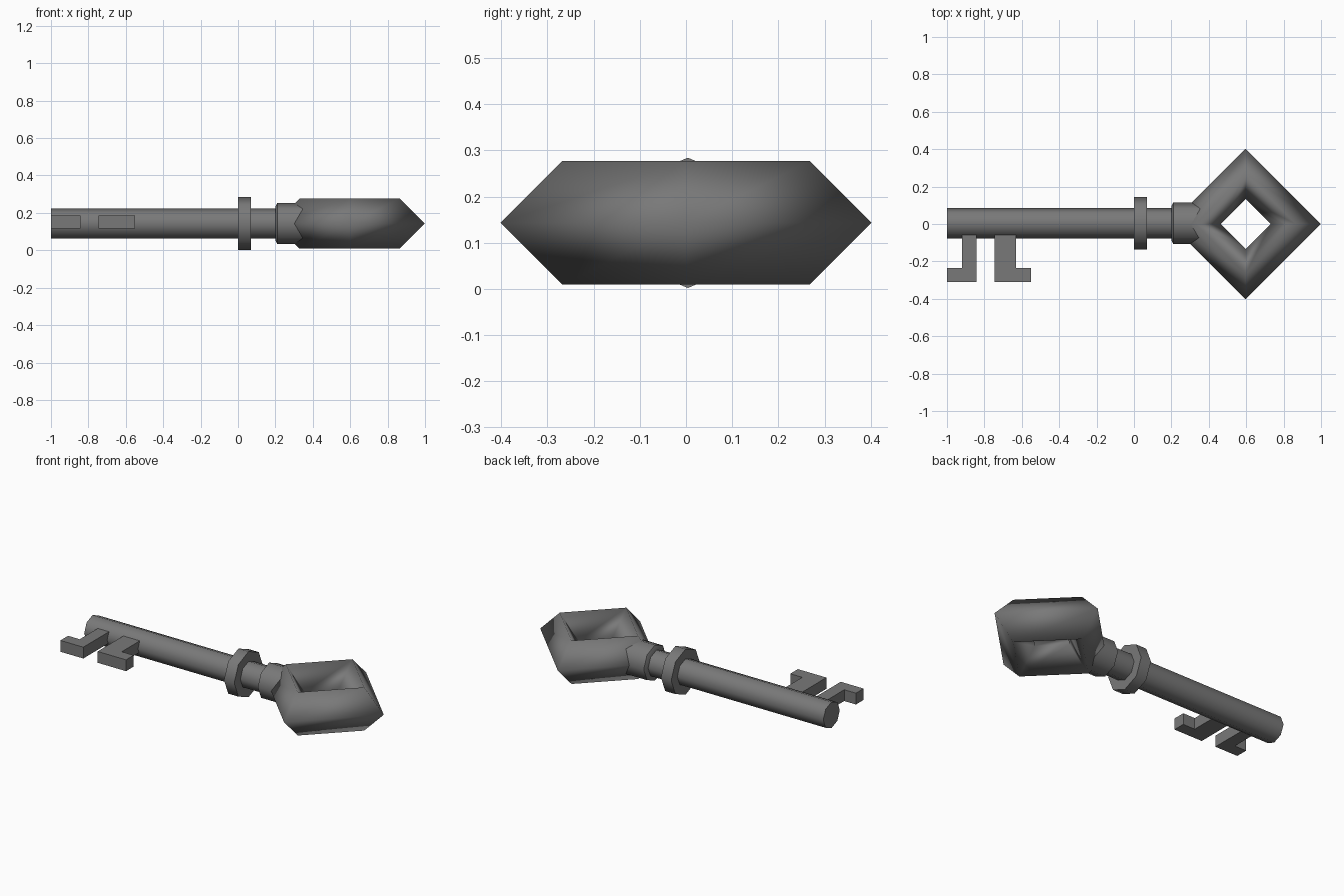
import bpy, bmesh, math
from mathutils import Vector

if "Cube" in bpy.data.objects:
    bpy.data.objects.remove(bpy.data.objects["Cube"])

CY, CZ = 0.004, 0.143   # shaft axis

# Dark iron
iron = bpy.data.materials.new("dark_iron")
iron.diffuse_color = (0.19, 0.19, 0.19, 1)
iron.use_nodes = True
iron.node_tree.nodes["Principled BSDF"].inputs["Base Color"].default_value = iron.diffuse_color


def finish(name, bm, smooth=None):
    bmesh.ops.recalc_face_normals(bm, faces=bm.faces)
    me = bpy.data.meshes.new(name)
    bm.to_mesh(me)
    bm.free()
    me.materials.append(iron)
    ob = bpy.data.objects.new(name, me)
    bpy.context.collection.objects.link(ob)
    if smooth is not None:
        bpy.ops.object.select_all(action='DESELECT')
        ob.select_set(True)
        bpy.context.view_layer.objects.active = ob
        bpy.ops.object.shade_smooth_by_angle(angle=math.radians(smooth))
    return ob


def turned(name, profile, smooth=50, sides=8):
    """Capped lathe along x from (x, radius) points."""
    bm = bmesh.new()
    rings = []
    for x, r in profile:
        rings.append([bm.verts.new((x, CY + r * math.cos(a), CZ + r * math.sin(a)))
                      for a in (2 * math.pi * i / sides for i in range(sides))])
    for p, q in zip(rings, rings[1:]):
        for i in range(sides):
            j = (i + 1) % sides
            bm.faces.new((p[i], p[j], q[j], q[i]))
    bm.faces.new(rings[0])
    bm.faces.new(rings[-1])
    return finish(name, bm, smooth)


def plate(name, outline, z0, z1):
    """Flat outline extruded upwards."""
    bm = bmesh.new()
    face = bm.faces.new([bm.verts.new((x, y, z0)) for x, y in outline])
    ext = bmesh.ops.extrude_face_region(bm, geom=[face])
    top = [v for v in ext['geom'] if isinstance(v, bmesh.types.BMVert)]
    bmesh.ops.translate(bm, verts=top, vec=Vector((0, 0, z1 - z0)))
    return finish(name, bm)


# Shaft, collar and socket
turned("shaft", [(-1.0, 0.081), (0.25, 0.081)])
turned("collar", [(0.0, 0.141), (0.07, 0.141)])
turned("bow_socket", [(0.2, 0.09), (0.21, 0.11), (0.353, 0.11)])

# Bit teeth
plate("end_tooth", [(-0.92, -0.05), (-0.92, -0.235), (-1.0, -0.235),
                    (-1.0, -0.31), (-0.843, -0.31), (-0.843, -0.05)], 0.117, 0.187)
plate("inner_tooth", [(-0.745, -0.05), (-0.745, -0.31), (-0.55, -0.31),
                      (-0.55, -0.235), (-0.632, -0.235), (-0.632, -0.05)], 0.117, 0.187)

# Diamond bow: four-sided ring with a four-sided section
bpy.ops.mesh.primitive_torus_add(major_segments=4, minor_segments=4,
                                 major_radius=0.268, minor_radius=0.134,
                                 location=(0.597, 0, CZ))
bow = bpy.context.object
bow.name = "bow"
bow.data.materials.append(iron)
bpy.ops.object.shade_smooth()
